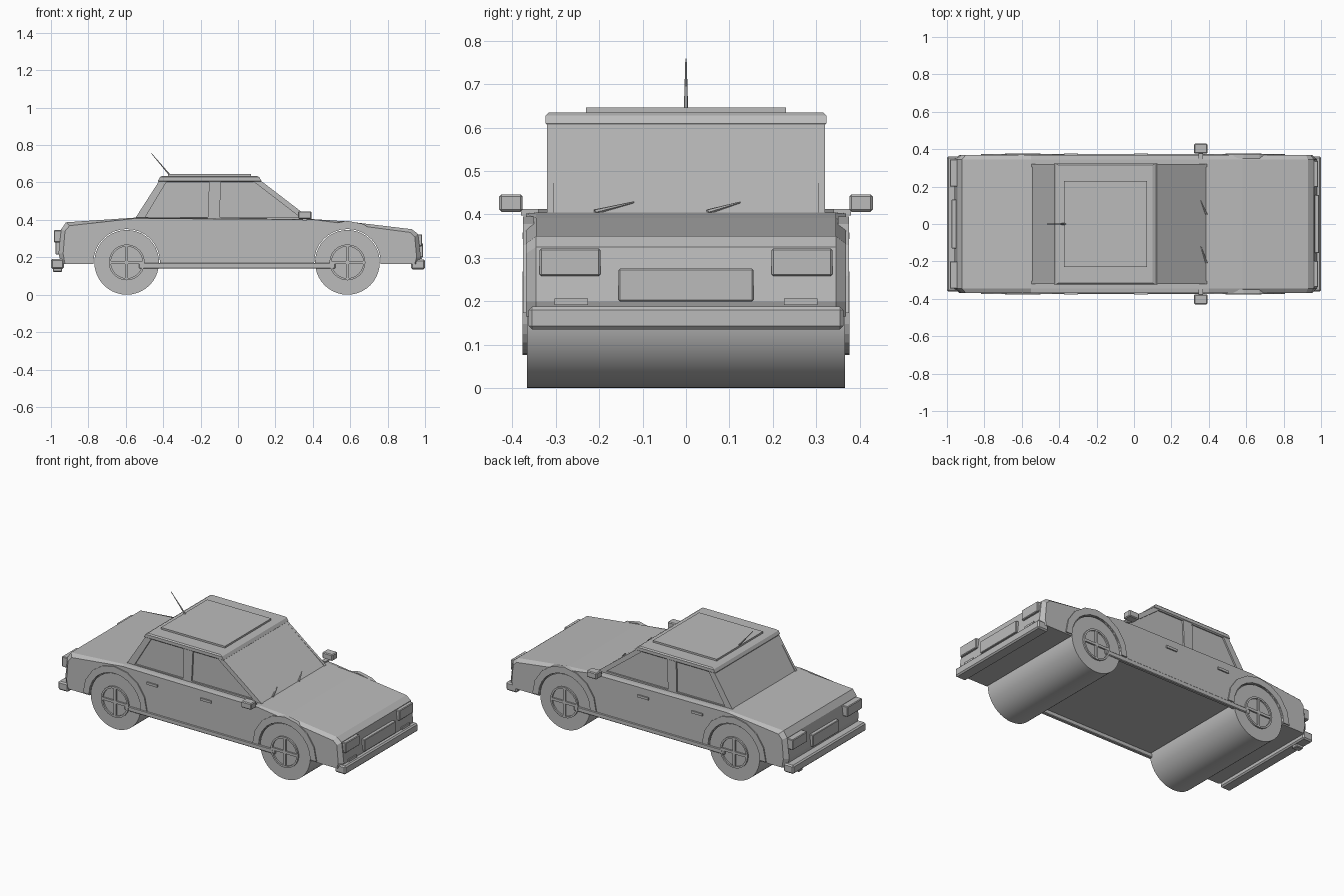
import bpy, bmesh, math
from mathutils import Vector

if "Cube" in bpy.data.objects:
    bpy.data.objects.remove(bpy.data.objects["Cube"])

grey = bpy.data.materials.new("plain grey")
grey.diffuse_color = (0.5, 0.5, 0.5, 1)
grey.use_nodes = True
grey.node_tree.nodes["Principled BSDF"].inputs["Base Color"].default_value = grey.diffuse_color


def finish(name, bm, smooth=False):
    bmesh.ops.recalc_face_normals(bm, faces=bm.faces[:])
    me = bpy.data.meshes.new(name)
    bm.to_mesh(me)
    bm.free()
    me.materials.append(grey)
    ob = bpy.data.objects.new(name, me)
    bpy.context.collection.objects.link(ob)
    if smooth:
        bpy.context.view_layer.objects.active = ob
        ob.select_set(True)
        bpy.ops.object.shade_smooth_by_angle(angle=math.radians(35))
        ob.select_set(False)
    return ob


def loft(name, rings, closed=False, smooth=False):
    """Bridge equal rings of 3D points; cap the ends, or close the loop."""
    bm = bmesh.new()
    vs = [[bm.verts.new(p) for p in r] for r in rings]
    n = len(rings[0])
    count = len(vs) if closed else len(vs) - 1
    for i in range(count):
        a, b = vs[i], vs[(i + 1) % len(vs)]
        for j in range(n):
            k = (j + 1) % n
            bm.faces.new((a[j], a[k], b[k], b[j]))
    if not closed:
        bm.faces.new(vs[0])
        bm.faces.new(vs[-1])
    return finish(name, bm, smooth)


def prism(name, pts, y0, y1, smooth=False):
    return loft(name, [[(x, y, z) for x, z in pts] for y in (y0, y1)], smooth=smooth)


def box(name, x, y, z, bevel=0.0):
    bm = bmesh.new()
    bmesh.ops.create_cube(bm, size=1)
    for v in bm.verts:
        for i, (lo, hi) in enumerate((x, y, z)):
            v.co[i] = (lo + hi) / 2 + v.co[i] * (hi - lo)
    if bevel:
        bmesh.ops.bevel(bm, geom=bm.edges[:], offset=bevel, segments=1, affect='EDGES')
    return finish(name, bm)


def spike(name, base, tip, r):
    base, tip = Vector(base), Vector(tip)
    d = tip - base
    bm = bmesh.new()
    bmesh.ops.create_cone(bm, segments=6, radius1=r, radius2=r * 0.3, depth=d.length, cap_ends=True)
    q = Vector((0, 0, 1)).rotation_difference(d)
    for v in bm.verts:
        v.co = q @ v.co + (base + tip) / 2
    return finish(name, bm)


def arc(cx, cz, r, a0, a1, n):
    return [(cx + r * math.cos(math.radians(a0 + (a1 - a0) * i / n)),
             cz + r * math.sin(math.radians(a0 + (a1 - a0) * i / n))) for i in range(n + 1)]


AXLES = {"rear": -0.595, "front": 0.585}
AXLE_Z, WHEEL_R = 0.173, 0.173

# Lower body: outline with wheel arches, shoulder edges chamfered
outer = [(-0.945, 0.165), (-0.96, 0.22), (-0.945, 0.35), (-0.92, 0.387), (-0.55, 0.412),
         (0.40, 0.404), (0.58, 0.392), (0.93, 0.35), (0.962, 0.325), (0.978, 0.2), (0.965, 0.165)]
inner = [(-0.925, 0.165), (-0.935, 0.22), (-0.925, 0.34), (-0.90, 0.369), (-0.55, 0.408),
         (0.40, 0.402), (0.58, 0.378), (0.92, 0.333), (0.945, 0.31), (0.955, 0.2), (0.945, 0.165)]
floor = (arc(AXLES["front"], AXLE_Z, 0.178, -2.6, 182.6, 16)
         + arc(AXLES["rear"], AXLE_Z, 0.178, -2.6, 182.6, 16))
loft("body", [[(x, y, z) for x, z in prof + floor] for y, prof in
              ((-0.368, inner), (-0.345, outer), (0.345, outer), (0.368, inner))])

# Cabin, roof and sunroof
prism("cabin", [(-0.55, 0.40), (-0.42, 0.61), (0.115, 0.615), (0.39, 0.40)], -0.31, 0.31)
loft("roof", [[(x0, -y, z), (x1, -y, z), (x1, y, z), (x0, y, z)] for x0, x1, y, z in
              ((-0.425, 0.122, 0.316, 0.603), (-0.428, 0.125, 0.323, 0.609),
               (-0.418, 0.114, 0.323, 0.628), (-0.405, 0.10, 0.316, 0.635))])
box("sunroof", (-0.375, 0.07), (-0.23, 0.23), (0.63, 0.646))
spike("antenna", (-0.365, 0, 0.64), (-0.465, 0, 0.758), 0.005)

# Wipers
spike("wiper_a", (0.388, -0.21, 0.406), (0.358, -0.12, 0.428), 0.006)
spike("wiper_b", (0.388, 0.05, 0.406), (0.358, 0.125, 0.428), 0.006)

# Wheels: one wide drum per axle
for end, cx in AXLES.items():
    prism(end + "_wheels", arc(cx, AXLE_Z, WHEEL_R, 0, 351, 39), -0.366, 0.366, smooth=True)

# Parts on both sides
for side, s in (("right", -1), ("left", 1)):
    def span(a, b):
        return tuple(sorted((s * a, s * b)))

    # Window pillars and belt rail
    prism(side + "_front_pillar", [(0.39, 0.404), (0.345, 0.404), (0.08, 0.607), (0.115, 0.615)],
          *span(0.305, 0.32))
    prism(side + "_middle_pillar", [(-0.16, 0.404), (-0.10, 0.404), (-0.09, 0.607), (-0.155, 0.607)],
          *span(0.305, 0.32))
    prism(side + "_rear_pillar", [(-0.55, 0.408), (-0.42, 0.61), (-0.38, 0.607), (-0.50, 0.408)],
          *span(0.305, 0.32))
    box(side + "_belt_rail", (-0.51, 0.35), span(0.305, 0.32), (0.40, 0.416))

    # Mirror, door handles and sill
    box(side + "_mirror", (0.322, 0.393), span(0.376, 0.43), (0.406, 0.446), 0.005)
    box(side + "_mirror_stem", (0.345, 0.37), span(0.34, 0.38), (0.398, 0.412))
    for n, x in enumerate((-0.375, 0.0)):
        box(f"{side}_door_handle_{n + 1}", (x, x + 0.075), span(0.36, 0.376), (0.343, 0.358))
    box(side + "_sill", (-0.53, 0.52), span(0.35, 0.373), (0.14, 0.17), 0.004)

    for end, cx in AXLES.items():
        # Angular arch flare
        flare = arc(cx, AXLE_Z, 0.222, 0, 180, 8) + arc(cx, AXLE_Z, 0.18, 180, 0, 12)
        prism(f"{side}_{end}_arch", flare, *span(0.35, 0.375))
        # Hub rim and crossed spokes
        rings = []
        for i in range(24):
            a = math.tau * i / 24
            rings.append([(cx + r * math.cos(a), s * y, AXLE_Z + r * math.sin(a))
                          for r, y in ((0.085, 0.362), (0.085, 0.376), (0.096, 0.376), (0.096, 0.362))])
        loft(f"{side}_{end}_hub_rim", rings, closed=True)
        box(f"{side}_{end}_spoke_a", (cx - 0.09, cx + 0.09), span(0.36, 0.375),
            (AXLE_Z - 0.008, AXLE_Z + 0.008))
        box(f"{side}_{end}_spoke_b", (cx - 0.008, cx + 0.008), span(0.36, 0.375),
            (AXLE_Z - 0.09, AXLE_Z + 0.09))

    # Lights
    box(side + "_headlight", (0.94, 0.985), span(0.197, 0.337), (0.258, 0.322), 0.004)
    box(side + "_indicator", (0.95, 0.984), span(0.225, 0.303), (0.191, 0.206))
    box(side + "_taillight", (-0.985, -0.93), span(0.20, 0.345), (0.28, 0.345), 0.004)

# Grille, rear plate, bumpers and exhaust
box("grille", (0.95, 0.99), (-0.155, 0.155), (0.2, 0.275), 0.003)
box("rear_plate", (-0.975, -0.94), (-0.13, 0.13), (0.215, 0.29), 0.003)
box("front_bumper", (0.925, 1.0), (-0.362, 0.362), (0.135, 0.188), 0.008)
box("rear_bumper", (-1.0, -0.93), (-0.362, 0.362), (0.138, 0.192), 0.008)
box("exhaust", (-0.99, -0.94), (0.25, 0.29), (0.122, 0.15), 0.004)
